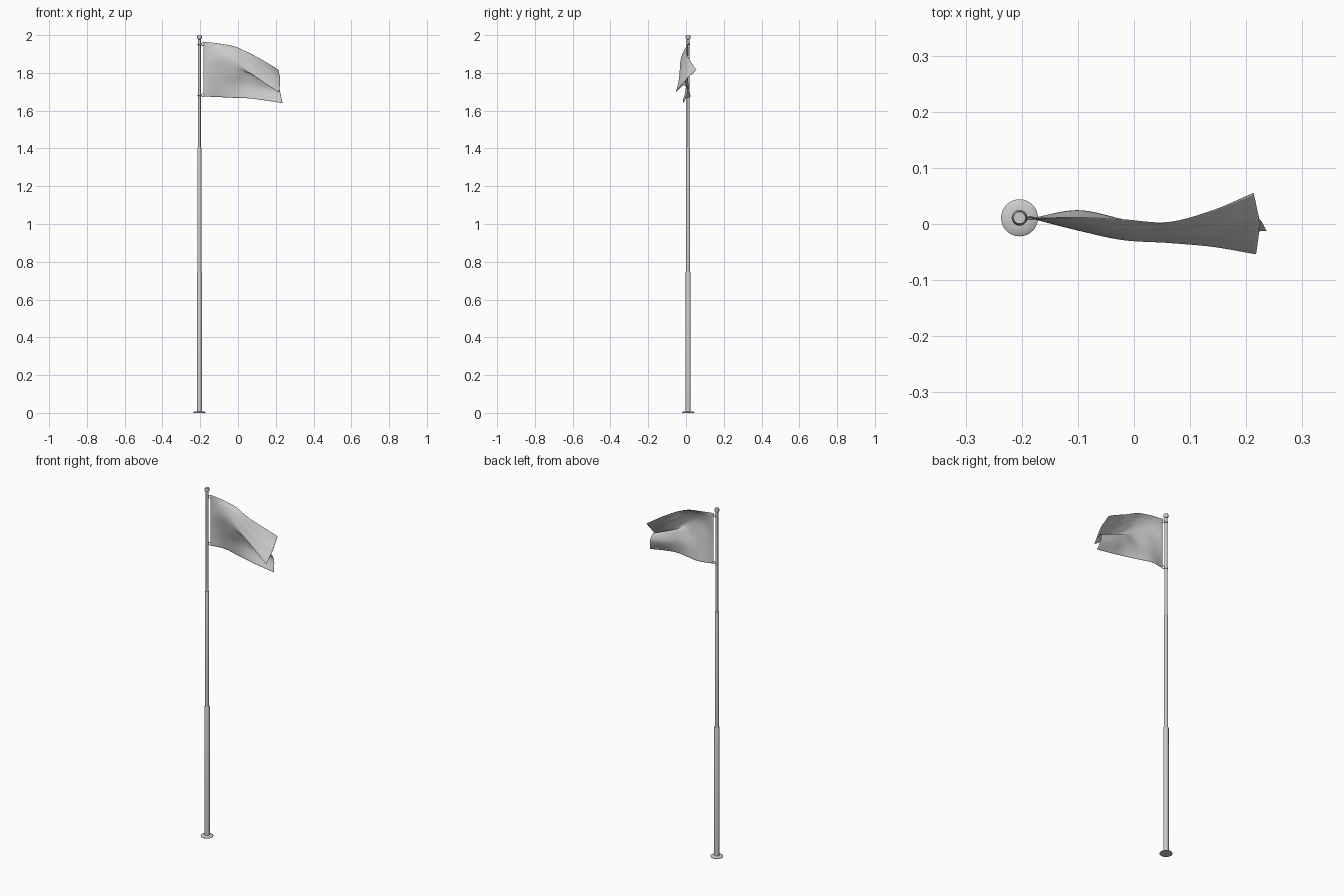
import bpy, math

if "Cube" in bpy.data.objects:
    bpy.data.objects.remove(bpy.data.objects["Cube"])

PX, PY = -0.204, 0.011   # pole axis


def mesh_object(name, verts, faces, angle=35):
    me = bpy.data.meshes.new(name)
    me.from_pydata(verts, [], faces)
    me.update()
    ob = bpy.data.objects.new(name, me)
    bpy.context.collection.objects.link(ob)
    bpy.ops.object.select_all(action='DESELECT')
    ob.select_set(True)
    bpy.context.view_layer.objects.active = ob
    bpy.ops.object.shade_smooth_by_angle(angle=math.radians(angle))
    return ob


def lathe(name, profile, n=32):
    """Closed solid of revolution round the pole axis; profile is (radius, z) upward."""
    verts, faces = [], []
    for r, z in profile:
        for i in range(n):
            a = 2 * math.pi * i / n
            verts.append((PX + r * math.cos(a), PY + r * math.sin(a), z))
    for k in range(len(profile) - 1):
        for i in range(n):
            j = (i + 1) % n
            faces.append((k * n + i, k * n + j, k * n + n + j, k * n + n + i))
    faces.append(tuple(reversed(range(n))))
    faces.append(tuple(range(len(verts) - n, len(verts))))
    return mesh_object(name, verts, faces)


# Base flange and telescoping pole sections
lathe("base_flange", [(0.033, 0), (0.033, 0.003), (0.029, 0.006), (0.016, 0.008)])
lathe("pole_lower", [(0.0140, 0.004), (0.0140, 0.741), (0.0125, 0.745)])
lathe("pole_middle", [(0.0108, 0.735), (0.0108, 1.402), (0.0095, 1.405)])
lathe("pole_upper", [(0.0072, 1.395), (0.0072, 1.982)])

# Cap on top
lathe("pole_cap", [(0.008, 1.978), (0.0115, 1.981), (0.0125, 1.984),
                   (0.0125, 1.995), (0.0105, 2.0)])

# Clips tying the flag to the pole: a collar and a small ring each
for tag, z in (("top", 1.952), ("bottom", 1.682)):
    lathe("collar_" + tag, [(0.0072, z - 0.004), (0.0092, z - 0.003),
                            (0.0092, z + 0.003), (0.0072, z + 0.004)])
    bpy.ops.mesh.primitive_torus_add(
        major_radius=0.0075, minor_radius=0.0016, major_segments=20, minor_segments=8,
        location=(-0.186, 0.0105, z), rotation=(math.radians(75), 0, 0))
    bpy.context.object.name = "ring_" + tag
    bpy.ops.object.shade_smooth_by_angle(angle=math.radians(40))

# Flag: cross-sections from hoist to fly, (y, z) from top hem to bottom hem
SECTIONS = [
    (-0.182, [(.010, 1.965), (.010, 1.907), (.010, 1.849), (.010, 1.791), (.010, 1.733), (.010, 1.675)]),
    (-0.100, [(.012, 1.955), (-.004, 1.922), (-.011, 1.875), (.000, 1.805), (.013, 1.735), (.024, 1.672)]),
    (-0.020, [(.008, 1.940), (-.012, 1.912), (-.028, 1.862), (-.018, 1.800), (.001, 1.735), (.008, 1.668)]),
    (0.060, [(.003, 1.905), (-.014, 1.865), (-.033, 1.806), (-.014, 1.793), (.000, 1.735), (-.010, 1.665)]),
    (0.140, [(.024, 1.862), (-.008, 1.812), (-.040, 1.748), (-.012, 1.765), (.008, 1.715), (-.015, 1.655)]),
    (0.215, [(.055, 1.816), (.002, 1.766), (-.053, 1.698), (-.012, 1.735), (.008, 1.700), (-.012, 1.640)]),
]
FLY_DX = [-0.002, 0.008, 0.002, 0.0, 0.008, 0.021]   # uneven fly edge


def spline(pts, t):
    """Catmull-Rom through pts with t in 0..1, ends extrapolated."""
    s = t * (len(pts) - 1)
    i = min(int(s), len(pts) - 2)
    f = s - i
    b, c = pts[i], pts[i + 1]
    a = pts[i - 1] if i else tuple(2 * p - q for p, q in zip(b, c))
    d = pts[i + 2] if i + 2 < len(pts) else tuple(2 * q - p for p, q in zip(b, c))
    return tuple(0.5 * (2 * q + (r - p) * f + (2 * p - 5 * q + 4 * r - w) * f * f
                        + (3 * q - p - 3 * r + w) * f ** 3)
                 for p, q, r, w in zip(a, b, c, d))


NU, NV = 60, 60
rows = []
for k, (x, sec) in enumerate(SECTIONS):
    w = 1.0 if k == len(SECTIONS) - 1 else 0.0
    ctrl = [(x + w * dx, y, z) for (y, z), dx in zip(sec, FLY_DX)]
    rows.append([spline(ctrl, v / NV) for v in range(NV + 1)])

verts, faces = [], []
for v in range(NV + 1):
    line = [r[v] for r in rows]
    t = v / NV
    for u in range(NU + 1):
        s = u / NU
        x, y, z = spline(line, s)
        # soft ripples growing toward the fly, strongest in the upper fold
        amp = 0.004 * s * s * max(0.0, math.sin(math.pi * min(1, t / 0.42)))
        rip = amp * math.sin(2 * math.pi * t / 0.14)
        verts.append((x, y + 0.6 * rip, z + 0.8 * rip))
for v in range(NV):
    for u in range(NU):
        a = v * (NU + 1) + u
        faces.append((a, a + NU + 1, a + NU + 2, a + 1))
flag = mesh_object("flag", verts, faces, 60)
thick = flag.modifiers.new("cloth_thickness", 'SOLIDIFY')
thick.thickness = 0.0012
thick.offset = 0
